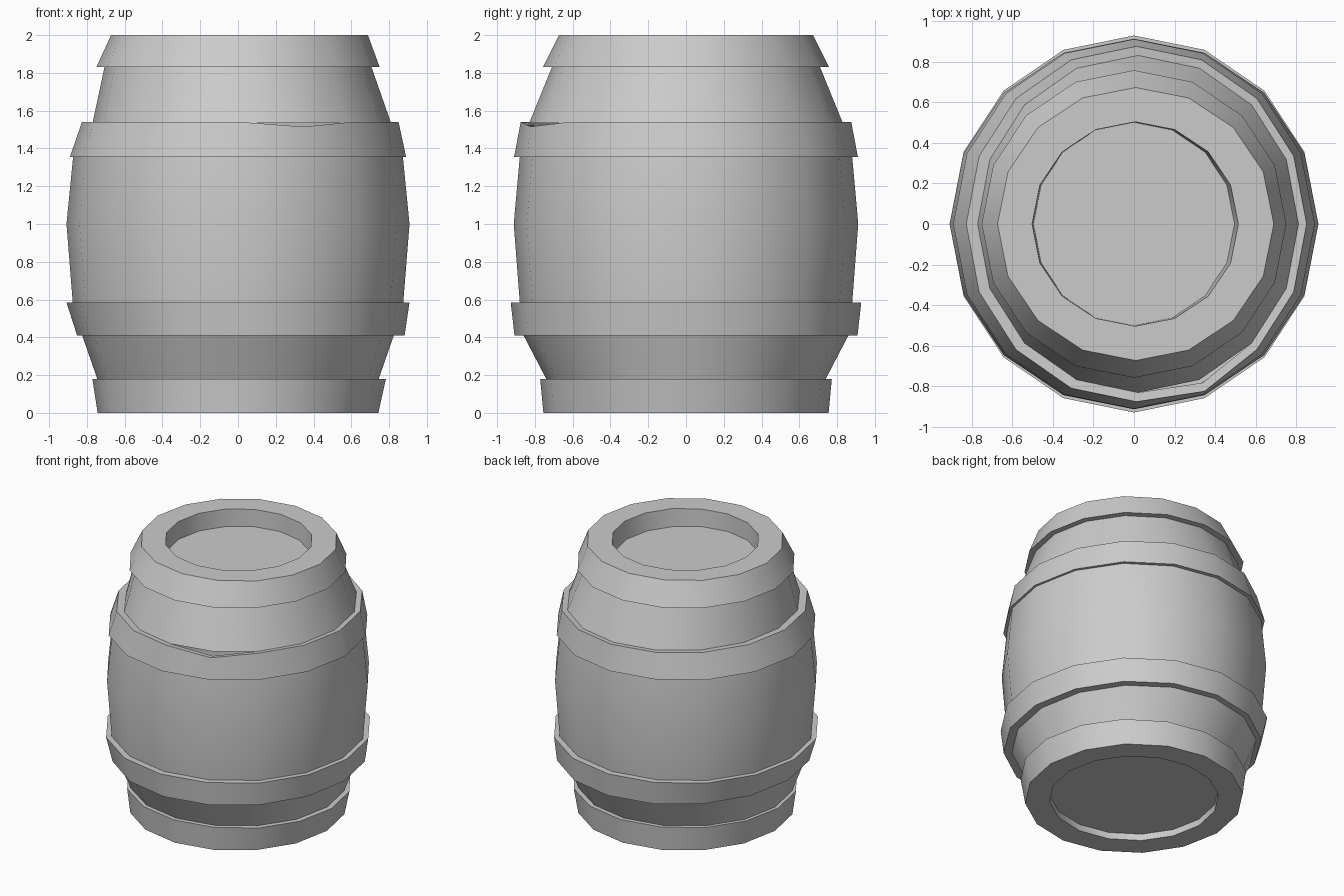
import bpy
import bmesh
import math

SIDES = 16

cube = bpy.data.objects.get("Cube")
if cube:
    bpy.data.objects.remove(cube, do_unlink=True)

grey = bpy.data.materials.new("plain grey")
grey.use_nodes = True
colour = (0.6, 0.6, 0.6, 1)
grey.diffuse_color = colour
grey.node_tree.nodes["Principled BSDF"].inputs["Base Color"].default_value = colour


def lathe(name, rings, cap=None, dent=None):
    """Skin rings of (x radius, y radius, height, x shift), bottom to top."""
    bm = bmesh.new()
    loops = []
    for rx, ry, z, shift in rings:
        loop = []
        for i in range(SIDES):
            a = math.tau * i / SIDES
            loop.append(bm.verts.new((shift + rx * math.cos(a), ry * math.sin(a), z)))
        loops.append(loop)
    for low, high in zip(loops, loops[1:]):
        for i in range(SIDES):
            j = (i + 1) % SIDES
            bm.faces.new((low[i], low[j], high[j], high[i]))
    if cap == "top":
        bm.faces.new(loops[-1])
    elif cap == "bottom":
        bm.faces.new(loops[0][::-1])
    # One knocked-down corner on the rim of a hoop
    if dent:
        corner = SIDES - 3
        for loop in loops[1:]:
            if loop[corner].co.z > dent:
                loop[corner].co.z -= 0.025
                loop[corner].co.x += 0.015
                loop[corner].co.y -= 0.015
    mesh = bpy.data.meshes.new(name)
    bm.to_mesh(mesh)
    bm.free()
    mesh.materials.append(grey)
    obj = bpy.data.objects.new(name, mesh)
    bpy.context.collection.objects.link(obj)
    bpy.ops.object.select_all(action="DESELECT")
    obj.select_set(True)
    bpy.context.view_layer.objects.active = obj
    bpy.ops.object.shade_smooth_by_angle(angle=math.radians(30))
    return obj


# Rings where staves disappear behind the hoops
foot = (0.745, 0.74, 0.18, 0)
low_under = (0.825, 0.86, 0.41, 0)
low_over = (0.875, 0.88, 0.585, 0)
high_under = (0.873, 0.88, 1.355, 0)
high_over = (0.79, 0.83, 1.535, 0.02)
neck = (0.707, 0.71, 1.83, 0)

# Base hoop with a shallow recessed bottom
lathe("base_hoop", [
    (0.58, 0.58, 0.05, 0), (0.58, 0.58, 0, 0), (0.743, 0.755, 0, 0),
    (0.777, 0.772, 0.18, 0.006), foot], cap="bottom")

# Bulging staves between the hoops
lathe("lower_staves", [foot, low_under])
lathe("middle_staves", [low_over, (0.908, 0.912, 1.0, 0), high_under])
lathe("upper_staves", [high_over, neck])

# Hoops with ledges above and below
lathe("lower_hoop", [
    low_under, (0.867, 0.908, 0.41, 0.015), (0.908, 0.928, 0.585, 0), low_over])
lathe("upper_hoop", [
    high_under, (0.89, 0.91, 1.355, 0), (0.838, 0.875, 1.54, 0.012), high_over],
    dent=1.5)

# Top hoop with rim and sunken lid
lathe("top_hoop_and_lid", [
    neck, (0.75, 0.757, 1.83, 0), (0.68, 0.672, 2.0, 0.008),
    (0.508, 0.503, 2.0, 0.006), (0.495, 0.5, 1.87, 0)], cap="top")
